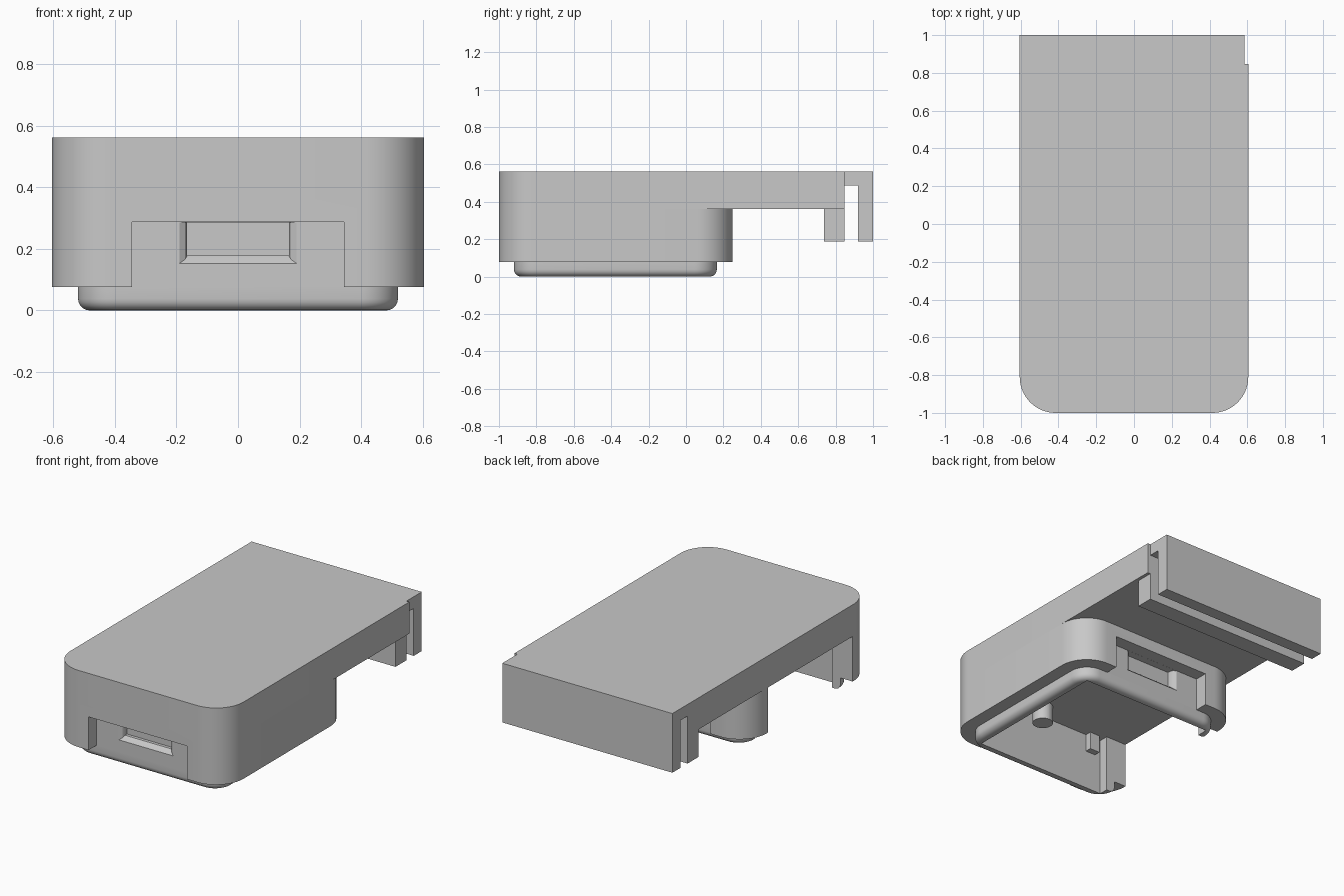
import bpy, bmesh, math

if "Cube" in bpy.data.objects:
    bpy.data.objects.remove(bpy.data.objects["Cube"])

grey = bpy.data.materials.new("plain_grey")
grey.use_nodes = True
colour = (0.58, 0.58, 0.58, 1)
grey.diffuse_color = colour
grey.node_tree.nodes["Principled BSDF"].inputs["Base Color"].default_value = colour

TOP, SPLIT, STEP = 0.562, 0.362, 0.077


def make_object(name, bm):
    bmesh.ops.recalc_face_normals(bm, faces=bm.faces)
    mesh = bpy.data.meshes.new(name)
    bm.to_mesh(mesh)
    bm.free()
    mesh.materials.append(grey)
    obj = bpy.data.objects.new(name, mesh)
    bpy.context.collection.objects.link(obj)
    return obj


def outline(x0, x1, y0, y1, front_r, back_r, steps=14):
    """Rectangle with separately rounded front and back corners."""
    points = []
    corners = ((x0, y0, 180, front_r), (x1, y0, 270, front_r),
               (x1, y1, 0, back_r), (x0, y1, 90, back_r))
    for x, y, start, r in corners:
        cx = x + r if x == x0 else x - r
        cy = y + r if y == y0 else y - r
        for i in range(steps + 1 if r else 1):
            a = math.radians(start + 90 * i / steps)
            points.append((cx + r * math.cos(a), cy + r * math.sin(a)))
    return points


def prism(name, points, z0, z1, bottom_round=0):
    bm = bmesh.new()
    base = bm.faces.new([bm.verts.new((x, y, z0)) for x, y in points])
    top = bmesh.ops.extrude_face_region(bm, geom=[base], use_keep_orig=True)["geom"]
    for v in top:
        if isinstance(v, bmesh.types.BMVert):
            v.co.z = z1
    if bottom_round:
        bmesh.ops.bevel(bm, geom=list(base.edges), offset=bottom_round,
                        segments=5, profile=0.5, affect='EDGES')
    return make_object(name, bm)


def box(name, x0, x1, y0, y1, z0, z1):
    return prism(name, outline(x0, x1, y0, y1, 0, 0), z0, z1)


def window_cutter(name, side):
    """Recess flaring outward at its sides and sill, with a level head."""
    bm = bmesh.new()
    mid = -0.3775
    rings = []
    for half, sill, depth in ((0.19, 0.153, 0.55), (0.19, 0.153, 0.5425),
                              (0.172, 0.166, 0.53), (0.165, 0.178, 0.515),
                              (0.165, 0.178, 0.495)):
        y = mid + side * depth
        rings.append([bm.verts.new((x, y, z)) for x, z in
                      ((-half, sill), (half, sill), (half, 0.2865), (-half, 0.2865))])
    for a, b in zip(rings, rings[1:]):
        for i in range(4):
            j = (i + 1) % 4
            bm.faces.new((a[i], a[j], b[j], b[i]))
    bm.faces.new(rings[0])
    bm.faces.new(rings[-1])
    return make_object(name, bm)


def cut(obj, cutters):
    for cutter in cutters:
        cutter.hide_render = True
        cutter.hide_set(True)
        mod = obj.modifiers.new("cut", 'BOOLEAN')
        mod.operation = 'DIFFERENCE'
        mod.solver = 'EXACT'
        mod.object = cutter
    bpy.context.view_layer.update()
    graph = bpy.context.evaluated_depsgraph_get()
    mesh = bpy.data.meshes.new_from_object(obj.evaluated_get(graph))
    obj.modifiers.clear()
    obj.data = mesh


# Top plate, rounded at the front and square at the back
plate = prism("top_plate", outline(-0.605, 0.605, -1, 0.848, 0.19, 0), SPLIT, TOP)

# Lower housing and the stepped rim beneath it
housing = prism("lower_housing", outline(-0.605, 0.605, -1, 0.248, 0.19, 0.19), STEP, SPLIT)
rim = prism("base_rim", outline(-0.52, 0.52, -0.92, 0.165, 0.12, 0.12), 0, STEP, 0.038)

# Hollow interior, open underneath and on one side
cavity = box("cavity_cutter", -0.46, 0.46, -0.86, 0.115, -0.1, 0.4)
opening = box("side_opening_cutter", -0.7, -0.4, -0.8, 0.045, -0.1, 0.4)
notches = [box("front_notch_cutter", -0.345, 0.345, -1.1, -0.92, 0, 0.287),
           box("back_notch_cutter", -0.345, 0.345, 0.165, 0.35, 0, 0.287)]
windows = [window_cutter("front_window_cutter", -1),
           window_cutter("back_window_cutter", 1)]
cut(housing, notches + windows + [cavity, opening])
cut(rim, [cavity, opening])
for helper in notches + windows + [cavity, opening]:
    bpy.data.objects.remove(helper)

# Small post and block inside the housing
post = prism("inner_post", outline(0, 0.12, -0.83, -0.71, 0.06, 0.06), 0.25, SPLIT)
box("inner_block", -0.42, -0.35, -0.86, -0.82, 0.25, SPLIT)

# Back clip: inner leg, bridge and outer leg
box("clip_inner_leg", -0.605, 0.585, 0.738, 0.848, 0.188, SPLIT)
box("clip_bridge", -0.605, 0.585, 0.848, 0.92, 0.488, TOP)
box("clip_outer_leg", -0.605, 0.585, 0.92, 1, 0.188, TOP)

# Smooth the rounded parts while keeping hard edges
for obj in (plate, housing, rim, post):
    bpy.ops.object.select_all(action='DESELECT')
    obj.select_set(True)
    bpy.context.view_layer.objects.active = obj
    bpy.ops.object.shade_smooth_by_angle(angle=math.radians(30))
